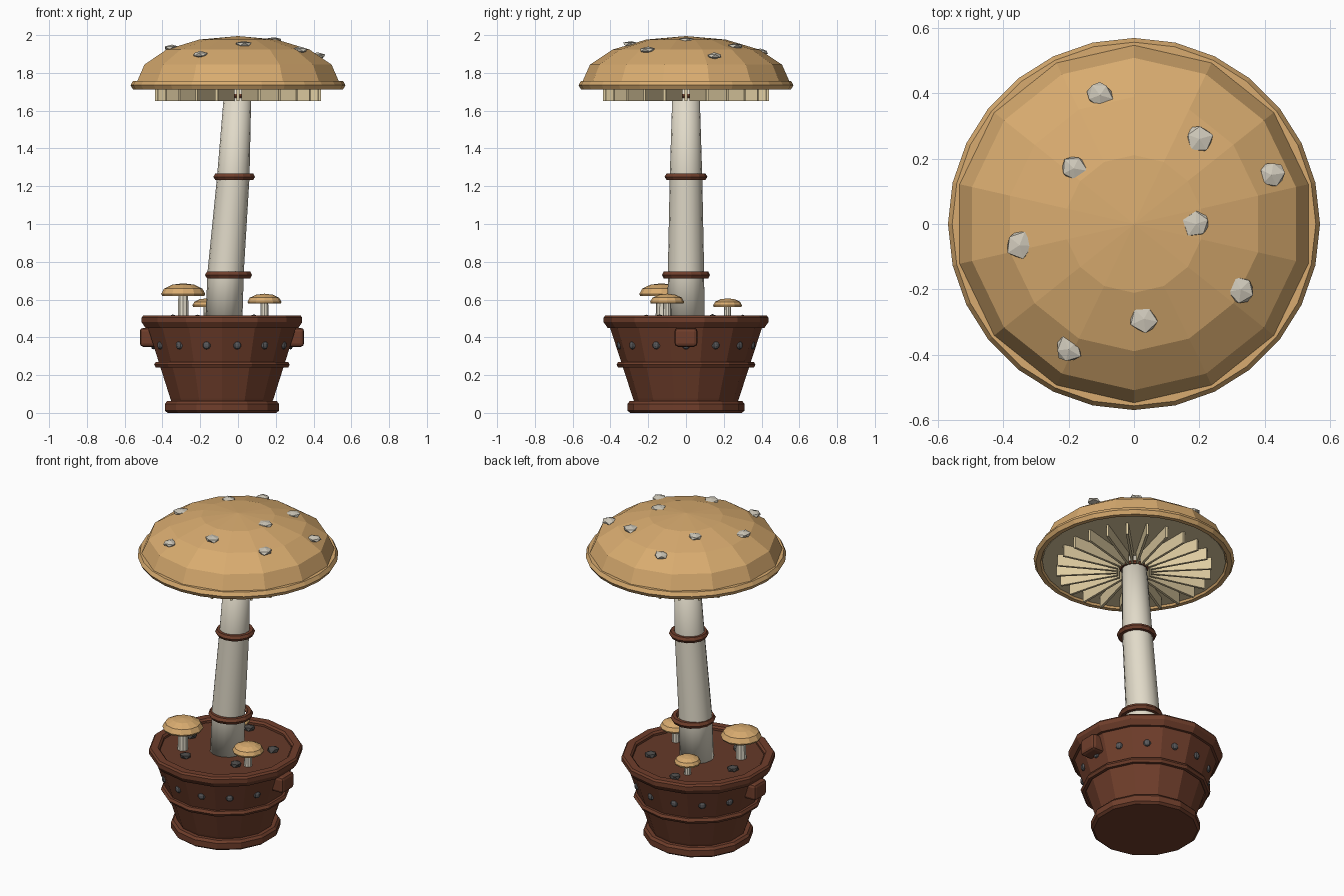
import bpy, bmesh, random
from math import sin, cos, pi, sqrt, radians
from mathutils import Matrix, Vector

if "Cube" in bpy.data.objects:
    bpy.data.objects.remove(bpy.data.objects["Cube"])
random.seed(4)
POT_X = -0.085


def material(name, r, g, b):
    m = bpy.data.materials.new(name)
    m.use_nodes = True
    m.diffuse_color = (r, g, b, 1)
    bsdf = m.node_tree.nodes["Principled BSDF"]
    bsdf.inputs["Base Color"].default_value = (r, g, b, 1)
    bsdf.inputs["Roughness"].default_value = 0.8
    return m


TAN = material("cap tan", 0.69, 0.41, 0.16)
CREAM = material("gill cream", 0.74, 0.61, 0.36)
IVORY = material("stem ivory", 0.75, 0.70, 0.58)
GREY = material("wart grey", 0.62, 0.58, 0.49)
BROWN = material("pot brown", 0.16, 0.048, 0.024)
SOIL = material("soil brown", 0.13, 0.042, 0.022)
IRON = material("stud iron", 0.10, 0.10, 0.105)
STONE = material("stone dark grey", 0.07, 0.066, 0.063)


def finish(name, bm, mat, smooth=False):
    bmesh.ops.recalc_face_normals(bm, faces=bm.faces)
    mesh = bpy.data.meshes.new(name)
    bm.to_mesh(mesh)
    bm.free()
    mesh.materials.append(mat)
    for p in mesh.polygons:
        p.use_smooth = smooth
    ob = bpy.data.objects.new(name, mesh)
    bpy.context.collection.objects.link(ob)
    return ob


def loft(name, rings, sides, mat, closed=False, smooth=False):
    """Join circles given as (centre, radius); a zero radius makes a tip."""
    bm = bmesh.new()
    loops = []
    for c, r in rings:
        count = sides if r > 0 else 1
        loops.append([bm.verts.new(Vector(c) + Vector((
            r * cos(pi / 2 + 2 * pi * i / sides),
            r * sin(pi / 2 + 2 * pi * i / sides), 0))) for i in range(count)])
    pairs = list(zip(loops, loops[1:]))
    if closed:
        pairs.append((loops[-1], loops[0]))
    for a, b in pairs:
        for i in range(sides):
            j = (i + 1) % sides
            quad = [a[i % len(a)], a[j % len(a)], b[j % len(b)], b[i % len(b)]]
            bm.faces.new(list(dict.fromkeys(quad)))
    if not closed:
        for end in (loops[0], loops[-1]):
            if len(end) > 1:
                bm.faces.new(end)
    return finish(name, bm, mat, smooth)


def lathe(name, x, y, profile, sides, mat, closed=False):
    return loft(name, [((x, y, z), r) for r, z in profile], sides, mat, closed)


def hoop(name, x, z, radius, thick, sides, mat):
    profile = [(radius + thick * cos(k * pi / 3), z + thick * sin(k * pi / 3))
               for k in range(6)]
    return lathe(name, x, 0, profile, sides, mat, True)


def dome(name, x, y, z, radius, height, rows, sides, mat, lip):
    profile = [(radius * 0.96, z - lip)]
    profile += [(radius * cos(k * pi / 2 / rows), z + height * sin(k * pi / 2 / rows))
                for k in range(rows)]
    return lathe(name, x, y, profile + [(0, z + height)], sides, mat)


def pebble(name, loc, size, flat, mat):
    bm = bmesh.new()
    bmesh.ops.create_icosphere(bm, subdivisions=1, radius=size)
    for v in bm.verts:
        v.co *= random.uniform(0.85, 1.1)
    spin = Matrix.Rotation(random.uniform(0, 2 * pi), 4, 'Z')
    bm.transform(Matrix.Translation(loc) @ Matrix.Diagonal((1, 1, flat, 1)) @ spin)
    return finish(name, bm, mat)


def box(name, matrix, size, mat, bevel=0):
    bm = bmesh.new()
    bmesh.ops.create_cube(bm, size=1)
    bm.transform(Matrix.Diagonal((*size, 1)))
    if bevel:
        bmesh.ops.bevel(bm, geom=bm.edges[:], offset=bevel, segments=2,
                        profile=0.5, affect='EDGES')
    bm.transform(matrix)
    return finish(name, bm, mat)


# Pot: foot, tapered body with open rim, middle hoop and soil
lathe("pot_foot", POT_X, 0, [(0.295, 0), (0.31, 0.012), (0.31, 0.048), (0.298, 0.062)],
      14, BROWN)
lathe("pot_body", POT_X, 0, [(0.27, 0.05), (0.28, 0.075), (0.405, 0.46),
                             (0.38, 0.46), (0.27, 0.1)], 14, BROWN)
lathe("pot_rim", POT_X, 0, [(0.395, 0.448), (0.415, 0.45), (0.436, 0.48), (0.436, 0.505),
                            (0.427, 0.516), (0.385, 0.516), (0.375, 0.505), (0.375, 0.45)],
      14, BROWN, True)
hoop("pot_hoop", POT_X, 0.255, 0.35, 0.018, 14, BROWN)
lathe("soil", POT_X, 0, [(0.38, 0.46), (0.38, 0.492)], 14, SOIL)

# Handle blocks on both sides
for side, label in ((1, "left"), (-1, "right")):
    box("handle_" + label, Matrix.Translation((POT_X + side * 0.39, 0, 0.40)),
        (0.09, 0.12, 0.1), BROWN, 0.018)

# Iron studs, one on each pot face
for i in range(14):
    a = 2 * pi * i / 14
    bm = bmesh.new()
    bmesh.ops.create_uvsphere(bm, u_segments=8, v_segments=5, radius=0.022)
    bm.transform(Matrix.Translation((POT_X + 0.363 * cos(a), 0.363 * sin(a), 0.358))
                 @ Matrix.Rotation(a, 4, 'Z') @ Matrix.Diagonal((0.6, 1, 1, 1)))
    finish("stud", bm, IRON)

# Stones on the soil, placed about the pot centre
for x, y in ((-0.13, -0.21), (0.23, 0.14), (0.17, -0.14), (-0.05, 0.30), (-0.26, 0.03)):
    pebble("soil_stone", (POT_X + x, y, 0.5), 0.036, 0.6, STONE)

# Leaning stem with three bands
loft("stem", [((-0.075, 0, 0.48), 0.098), ((-0.065, 0, 0.75), 0.096),
              ((-0.025, 0, 1.25), 0.086), ((0, 0, 1.73), 0.071)], 16, IVORY, smooth=True)
hoop("stem_band_low", -0.05, 0.73, 0.108, 0.02, 14, BROWN)
hoop("stem_band_middle", -0.02, 1.25, 0.094, 0.019, 14, BROWN)
hoop("stem_band_top", 0, 1.677, 0.072, 0.012, 14, BROWN)

# Large cap with rim, underside and gills
dome("cap", 0, 0, 1.75, 0.55, 0.245, 4, 14, TAN, 0.02)
hoop("cap_rim", 0, 1.735, 0.543, 0.026, 28, TAN)
lathe("cap_underside", 0, 0, [(0.52, 1.722), (0.52, 1.735)], 28, CREAM)
for i in range(24):
    box("gill", Matrix.Rotation(2 * pi * i / 24, 4, 'Z') @ Matrix.Translation((0.27, 0, 1.688)),
        (0.34, 0.014, 0.076), CREAM)

# Warts resting on the cap
for x, y in ((-0.104, 0.394), (0.2, 0.26), (0.42, 0.15), (-0.185, 0.17), (0.19, 0),
             (-0.35, -0.065), (0.327, -0.2), (0.03, -0.29), (-0.2, -0.383)):
    z = 1.75 + 0.238 * sqrt(1 - (x * x + y * y) / 0.55 ** 2)
    pebble("cap_wart", (x, y, z), 0.045, 0.4, GREY)

# Three small mushrooms: position, cap height, cap radius
for x, y, z, r in ((-0.29, -0.13, 0.63, 0.117), (0.14, -0.10, 0.588, 0.09),
                   (-0.165, 0.22, 0.57, 0.076)):
    lathe("small_stem", x, y, [(r * 0.27, 0.48), (r * 0.23, z)], 10, IVORY)
    dome("small_cap", x, y, z, r, r * 0.48, 3, 12, TAN, 0.01)
